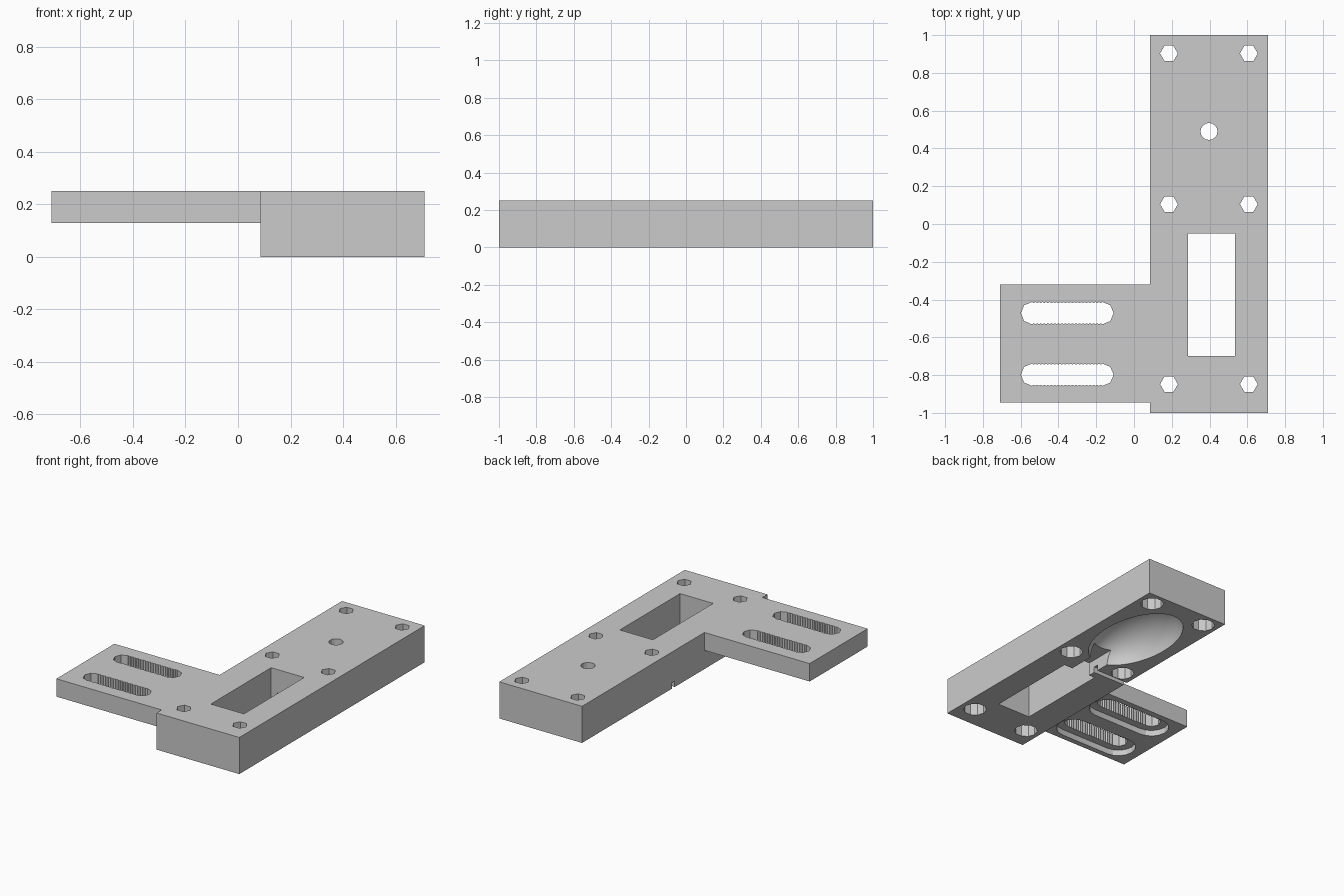
import bpy, bmesh, math

if "Cube" in bpy.data.objects:
    bpy.data.objects.remove(bpy.data.objects["Cube"], do_unlink=True)

grey = bpy.data.materials.new("plain_grey")
grey.use_nodes = True
COLOUR = (0.6, 0.6, 0.6, 1)
grey.diffuse_color = COLOUR
grey.node_tree.nodes["Principled BSDF"].inputs["Base Color"].default_value = COLOUR


def finish(name, bm):
    bmesh.ops.recalc_face_normals(bm, faces=bm.faces)
    mesh = bpy.data.meshes.new(name)
    bm.to_mesh(mesh)
    bm.free()
    mesh.materials.append(grey)
    obj = bpy.data.objects.new(name, mesh)
    bpy.context.collection.objects.link(obj)
    return obj


def prism(name, outline, z0, z1):
    """Extrude a flat outline from z0 to z1."""
    bm = bmesh.new()
    face = bm.faces.new([bm.verts.new((x, y, z0)) for x, y in outline])
    top = bmesh.ops.extrude_face_region(bm, geom=[face])["geom"]
    verts = [v for v in top if isinstance(v, bmesh.types.BMVert)]
    bmesh.ops.translate(bm, vec=(0, 0, z1 - z0), verts=verts)
    return finish(name, bm)


def box(name, x0, x1, y0, y1, z0, z1):
    return prism(name, [(x0, y0), (x1, y0), (x1, y1), (x0, y1)], z0, z1)


def ring(x, y, r, sides, turn=0.0):
    step = math.tau / sides
    return [(x + r * math.cos(turn + i * step), y + r * math.sin(turn + i * step))
            for i in range(sides)]


def slot(x0, x1, y, r, sides, teeth=0, depth=0.0):
    """Outline of a long slot, with optional fine teeth on both long edges."""
    half = sides // 2
    cap = [(r * math.cos(a), r * math.sin(a))
           for a in (math.pi * (i / half - 0.5) for i in range(half + 1))]
    run = [(x1 + (x0 - x1) * i / (2 * teeth), r - depth * (i % 2))
           for i in range(1, 2 * teeth)]
    right = [(x1 + cx, y + cy) for cx, cy in cap]
    left = [(x0 - cx, y - cy) for cx, cy in cap]
    upper = [(x, y + h) for x, h in run]
    lower = [(x, y - h) for x, h in reversed(run)]
    return right + upper + left + lower


TOP, ARM_Z, OVER, UNDER = 0.25, 0.128, 0.3, -0.05

# Main block and side arm
body = box("mounting_bracket", 0.085, 0.71, -1, 1, 0, TOP)
arm = box("side_arm", -0.71, 0.12, -0.945, -0.32, ARM_Z, TOP)

# Rectangular pocket, channel to the dish and small side groove
cutters = [
    box("pocket", 0.285, 0.535, -0.70, -0.05, UNDER, OVER),
    box("channel", 0.33, 0.47, -0.10, 0.25, UNDER, 0.09),
    box("side_groove", 0.05, 0.40, 0.0, 0.03, UNDER, 0.04),
]

# Bolt holes with wider seats underneath
for x in (0.185, 0.608):
    for y in (-0.848, 0.105, 0.903):
        cutters.append(prism("bolt_hole", ring(x, y, 0.047, 6), UNDER, OVER))
        cutters.append(prism("bolt_seat", ring(x, y, 0.073, 10), UNDER, 0.13))

# Oval dish with a round hole through its crown
bm = bmesh.new()
bmesh.ops.create_uvsphere(bm, u_segments=48, v_segments=24, radius=1)
bmesh.ops.scale(bm, vec=(0.23, 0.38, 0.21), verts=bm.verts)
bmesh.ops.translate(bm, vec=(0.397, 0.49, 0), verts=bm.verts)
cutters.append(finish("dish", bm))
cutters.append(prism("crown_hole", ring(0.397, 0.49, 0.045, 16), 0.1, OVER))

# Toothed adjustment slots with shallow recesses underneath
for y in (-0.472, -0.798):
    cutters.append(prism("slot", slot(-0.54, -0.167, y, 0.059, 8, 20, 0.006), 0, OVER))
    cutters.append(prism("slot_recess", slot(-0.54, -0.167, y, 0.11, 16), 0, ARM_Z + 0.04))


def combine(tool, operation):
    mod = body.modifiers.new(tool.name, "BOOLEAN")
    mod.operation = operation
    mod.solver = "EXACT"
    mod.object = tool
    tool.hide_render = True


combine(arm, "UNION")
for cutter in cutters:
    combine(cutter, "DIFFERENCE")

# Bake the cuts and drop the helpers
graph = bpy.context.evaluated_depsgraph_get()
graph.update()
baked = bpy.data.meshes.new_from_object(body.evaluated_get(graph))
body.modifiers.clear()
body.data = baked
for tool in [arm] + cutters:
    bpy.data.objects.remove(tool, do_unlink=True)

bpy.ops.object.select_all(action="DESELECT")
body.select_set(True)
bpy.context.view_layer.objects.active = body
bpy.ops.object.shade_smooth_by_angle(angle=math.radians(20))
